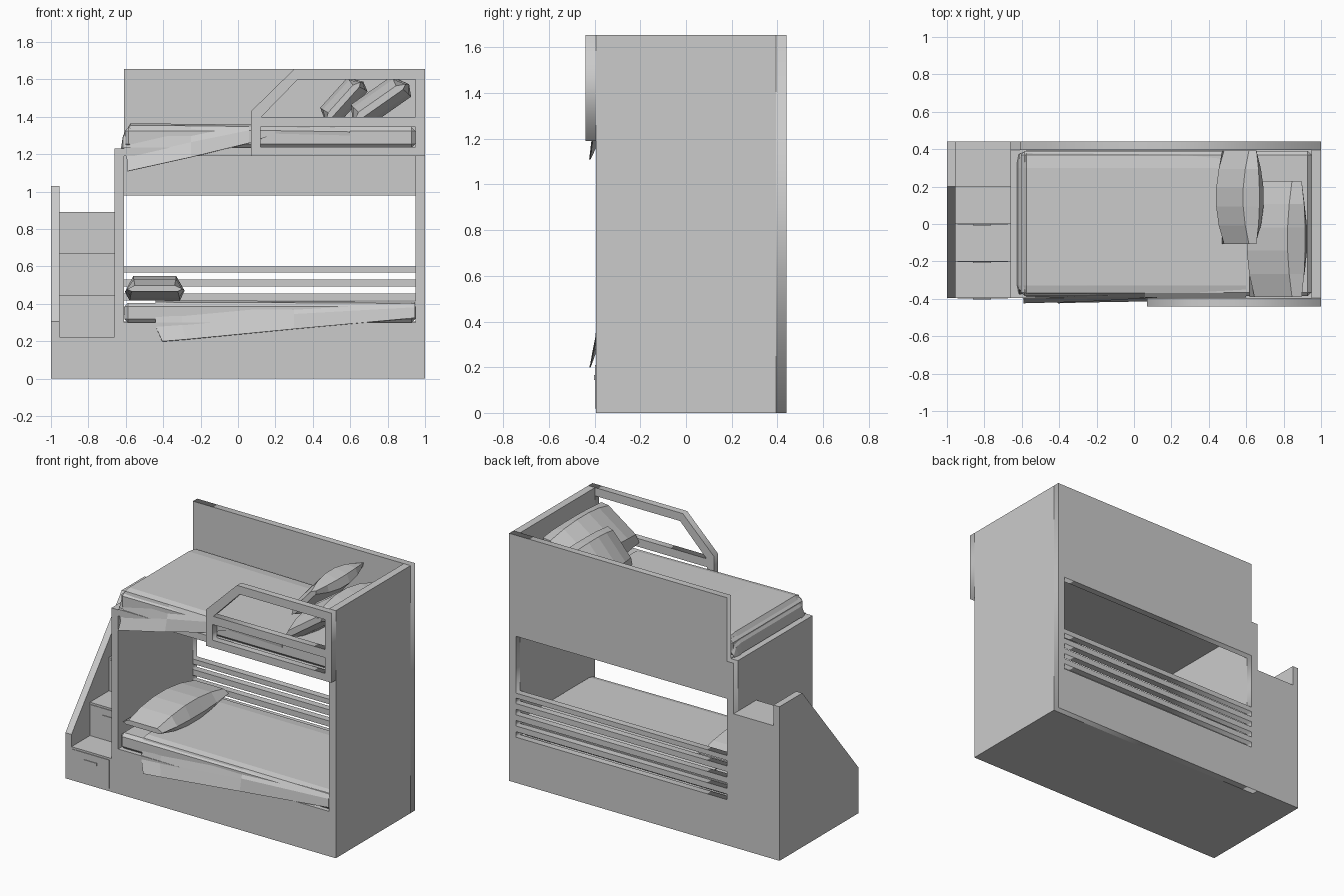
import bpy, bmesh, math
from mathutils import Matrix

cube = bpy.data.objects.get("Cube")
if cube:
    bpy.data.objects.remove(cube, do_unlink=True)

grey = bpy.data.materials.new("plain_grey")
grey.use_nodes = True
grey.diffuse_color = (0.6, 0.6, 0.6, 1)
grey.node_tree.nodes["Principled BSDF"].inputs["Base Color"].default_value = (0.6, 0.6, 0.6, 1)


def add(name, mesh):
    ob = bpy.data.objects.new(name, mesh)
    bpy.context.collection.objects.link(ob)
    mesh.materials.clear()
    mesh.materials.append(grey)
    return ob


def from_bmesh(name, bm):
    bmesh.ops.recalc_face_normals(bm, faces=bm.faces)
    mesh = bpy.data.meshes.new(name)
    bm.to_mesh(mesh)
    bm.free()
    return add(name, mesh)


def box(name, x, y, z, bevel=0):
    bm = bmesh.new()
    bmesh.ops.create_cube(bm, size=1)
    for v in bm.verts:
        for i, (lo, hi) in enumerate((x, y, z)):
            v.co[i] = hi if v.co[i] > 0 else lo
    ob = from_bmesh(name, bm)
    if bevel:
        mod = ob.modifiers.new("soft_edges", "BEVEL")
        mod.width = bevel
    return ob


def side_profile(name, points, x0, x1):
    """Extrude a (y, z) outline along x."""
    bm = bmesh.new()
    face = bm.faces.new([bm.verts.new((x0, y, z)) for y, z in points])
    out = bmesh.ops.extrude_face_region(bm, geom=[face])
    for v in out["geom"]:
        if isinstance(v, bmesh.types.BMVert):
            v.co.x = x1
    return from_bmesh(name, bm)


def rect(x0, x1, z0, z1):
    return [(x0, z0), (x1, z0), (x1, z1), (x0, z1)]


def pierced_panel(name, outlines, y0, y1):
    """Upright panel from an (x, z) outline followed by hole outlines."""
    curve = bpy.data.curves.new(name, "CURVE")
    curve.dimensions = "2D"
    curve.fill_mode = "BOTH"
    curve.extrude = (y1 - y0) / 2
    for pts in outlines:
        sp = curve.splines.new("POLY")
        sp.points.add(len(pts) - 1)
        for p, (x, z) in zip(sp.points, pts):
            p.co = (x, z, 0, 1)
        sp.use_cyclic_u = True
    tmp = bpy.data.objects.new(name + "_outline", curve)
    bpy.context.collection.objects.link(tmp)
    graph = bpy.context.evaluated_depsgraph_get()
    mesh = bpy.data.meshes.new_from_object(tmp.evaluated_get(graph))
    bpy.data.objects.remove(tmp, do_unlink=True)
    mesh.transform(Matrix.Translation((0, (y0 + y1) / 2, 0)) @ Matrix.Rotation(math.pi / 2, 4, "X"))
    bm = bmesh.new()
    bm.from_mesh(mesh)
    bmesh.ops.remove_doubles(bm, verts=bm.verts, dist=0.0001)
    return from_bmesh(name, bm)


def loft(bm, rings, closed):
    rows = [[bm.verts.new(p) for p in ring] for ring in rings]
    n = len(rows[0])
    for a, b in zip(rows, rows[1:]):
        for i in range(n if closed else n - 1):
            j = (i + 1) % n
            bm.faces.new((a[i], a[j], b[j], b[i]))
    if closed:
        bm.faces.new(rows[0])
        bm.faces.new(rows[-1])


def pillow(name, center, width, length, thick, tilt):
    """Faceted cushion, plump in the middle and thin at both ends."""
    section = [(-.5, -.15), (-.42, -.5), (.42, -.5), (.5, -.1), (.36, .5), (-.36, .5)]
    rings = []
    for t, plump, wide in ((-.5, .25, .92), (-.3, .75, .98), (-.1, 1, 1),
                           (.1, 1, 1), (.3, .75, .98), (.5, .25, .92)):
        rings.append([(u * width * wide, t * length, w * thick * plump) for u, w in section])
    bm = bmesh.new()
    loft(bm, rings, True)
    ob = from_bmesh(name, bm)
    ob.data.transform(Matrix.Translation(center) @ Matrix.Rotation(-math.radians(tilt), 4, "Y"))
    return ob


def blanket(name, sections):
    """Sections: x, top height, front hem height, hem y, hem x shift, inset."""
    bm = bmesh.new()
    rings = []
    for x, top, hem, hem_y, shift, inset in sections:
        rings.append([(x, .393 - inset, top - .06), (x, .37 - inset, top - .01), (x, .3, top),
                      (x, -.33, top), (x, -.37 + inset, top - .01),
                      (x, -.394 + inset, min(top - .03, hem + .08)),
                      (x + shift, hem_y, hem)])
    loft(bm, rings, False)
    ob = from_bmesh(name, bm)
    mod = ob.modifiers.new("cloth_thickness", "SOLIDIFY")
    mod.thickness = 0.006
    return ob


FRONT, INNER, BACK = -.395, .395, .44

# Frame: base, end walls and pierced back
box("lower_bed_base", (-.61, .95), (FRONT, INNER), (0, .3))
box("tall_end_wall", (.95, 1), (FRONT, INNER), (0, 1.655))
box("stair_side_wall", (-.66, -.61), (FRONT, INNER), (0, 1.23))
slots = [rect(-.61, .95, .6, .98)]
slots += [rect(-.61, .95, z, z + .037) for z in (.305, .38, .455, .53)]
back = [(-.66, 0), (1, 0), (1, 1.655), (-.61, 1.655), (-.61, 1.23), (-.66, 1.23)]
pierced_panel("back_panel", [back] + slots, INNER, BACK)

# Upper bunk floor and guard rail
box("upper_bed_base", (-.61, .95), (FRONT, INNER), (1.19, 1.235))
rail = [(.07, 1.19), (1, 1.19), (1, 1.655), (.3, 1.655), (.07, 1.43)]
window = [(.125, 1.4), (.95, 1.4), (.95, 1.6), (.32, 1.6)]
pierced_panel("guard_rail", [rail, window, rect(.12, .95, 1.24, 1.345)], -.44, FRONT)

# Staircase with drawers
steps = [(BACK, 0), (FRONT, 0)]
fronts = (FRONT, -.2, 0, .2)
for i, y in enumerate(fronts):
    top = .223 * (i + 1)
    steps += [(y, top), (fronts[i + 1] if i < 3 else BACK, top)]
side_profile("stairs", steps, -.955, -.66)
side_profile("stair_outer_panel",
             [(FRONT, 0), (BACK, 0), (BACK, 1.03), (.2, 1.03), (FRONT, .305)], -1, -.955)
for i, y in enumerate(fronts[:3]):
    z = .223 * i
    box(f"drawer_front_{i + 1}", (-.945, -.675), (y - .004, y), (z + .02, z + .21))
    box(f"drawer_handle_{i + 1}", (-.86, -.765), (y - .008, y - .004), (z + .145, z + .165))

# Mattresses
box("lower_mattress", (-.608, .948), (-.385, .39), (.3, .405), .02)
box("upper_mattress", (-.605, .948), (-.385, .39), (1.235, 1.345), .02)

# Blankets with a slanted front hem
blanket("lower_blanket", [(-.44, .42, .2, -.424, .035, 0), (-.3, .418, .21, -.42, .02, 0),
                          (.3, .416, .266, -.41, 0, 0), (.945, .412, .325, -.396, 0, 0)])
blanket("upper_blanket", [(-.625, 1.235, 1.2, -.37, .03, .04), (-.615, 1.3, 1.16, -.4, .025, .02),
                          (-.575, 1.365, 1.11, -.424, -.015, 0), (-.25, 1.362, 1.185, -.415, 0, 0),
                          (.06, 1.358, 1.26, -.397, 0, 0), (.2, 1.356, 1.31, -.391, 0, 0),
                          (.6, 1.35, 1.3, -.391, 0, 0)])

# Pillows
pillow("lower_pillow", (-.445, -.02, .483), .32, .7, .13, 0)
pillow("upper_back_pillow", (.56, .143, 1.485), .3, .5, .13, 48)
pillow("upper_front_pillow", (.755, -.08, 1.48), .37, .62, .15, 35)
